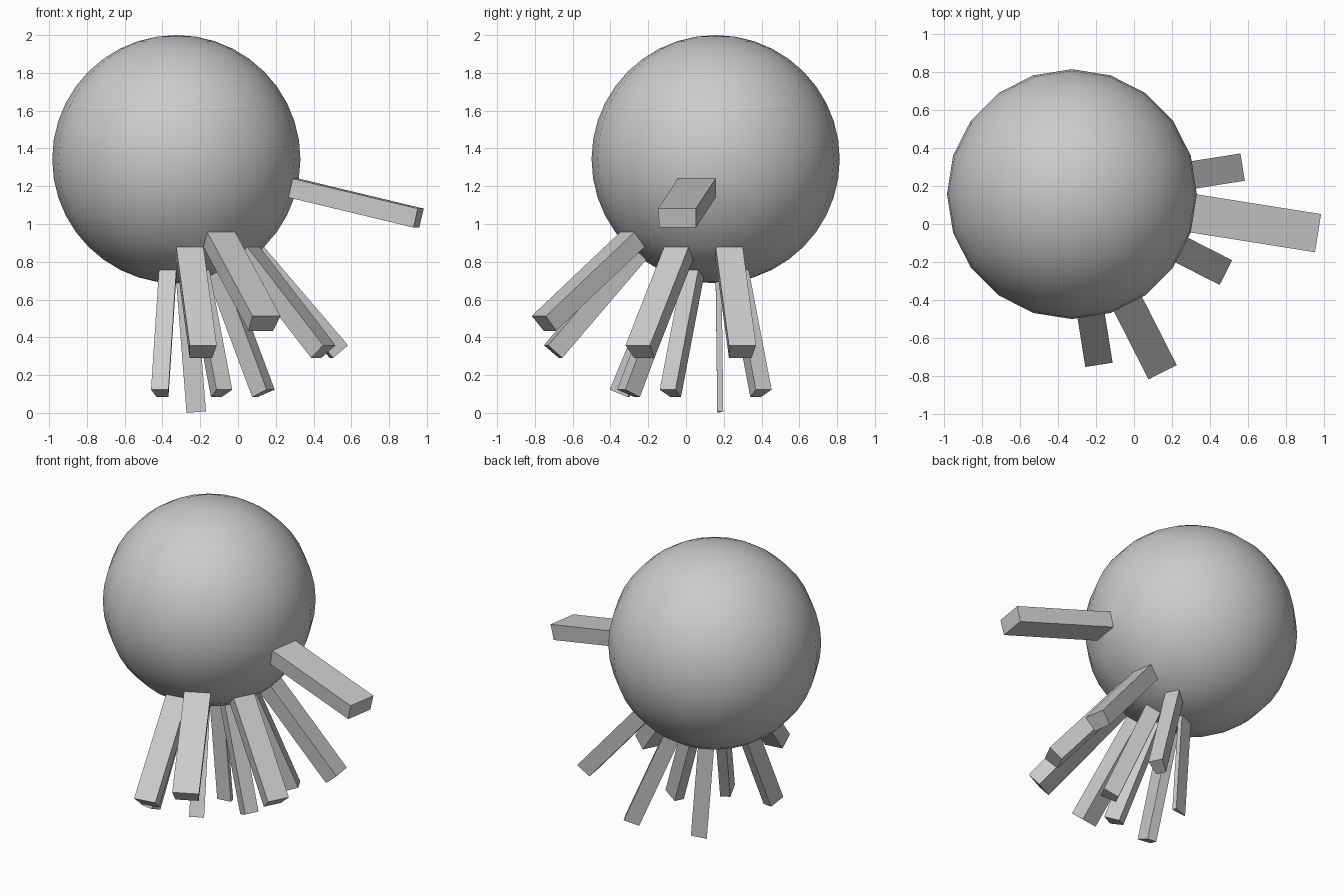
import bpy, bmesh
from math import radians, sin, cos
from mathutils import Vector

if "Cube" in bpy.data.objects:
    bpy.data.objects.remove(bpy.data.objects["Cube"])

R = 0.657          # ball radius
LENGTH = 0.688     # arm length
CENTRE = Vector((-0.3265, 0.157, 2 - R))

# arms: (azimuth, elevation) of the ball face each one grows from
ARMS = [(-9, -13.5), (-63, -40.5),
        (9, -49.5), (-27, -49.5), (-81, -49.5),
        (27, -67.5), (-27, -67.5), (-63, -67.5), (-99, -67.5),
        (9, -85.5)]


def direction(az, el):
    a, e = radians(az), radians(el)
    return Vector((cos(e) * cos(a), cos(e) * sin(a), sin(e)))


# ball
bm = bmesh.new()
bmesh.ops.create_uvsphere(bm, u_segments=20, v_segments=20, radius=R)
bm.normal_update()

# faces nearest each arm direction
picked = []
for az, el in ARMS:
    d = direction(az, el)
    picked.append(max(bm.faces, key=lambda f: f.normal.dot(d)))

# arms pulled straight out of the ball
for face in picked:
    shift = face.normal * LENGTH
    new = bmesh.ops.extrude_discrete_faces(bm, faces=[face])["faces"]
    bmesh.ops.translate(bm, vec=shift, verts=list(new[0].verts))

bmesh.ops.recalc_face_normals(bm, faces=bm.faces[:])
bmesh.ops.translate(bm, vec=CENTRE, verts=bm.verts[:])

mesh = bpy.data.meshes.new("ball_with_arms")
bm.to_mesh(mesh)
bm.free()
ball = bpy.data.objects.new("ball_with_arms", mesh)
bpy.context.collection.objects.link(ball)

# smooth ball, sharp arm edges
bpy.context.view_layer.objects.active = ball
ball.select_set(True)
bpy.ops.object.shade_smooth_by_angle(angle=radians(30))
